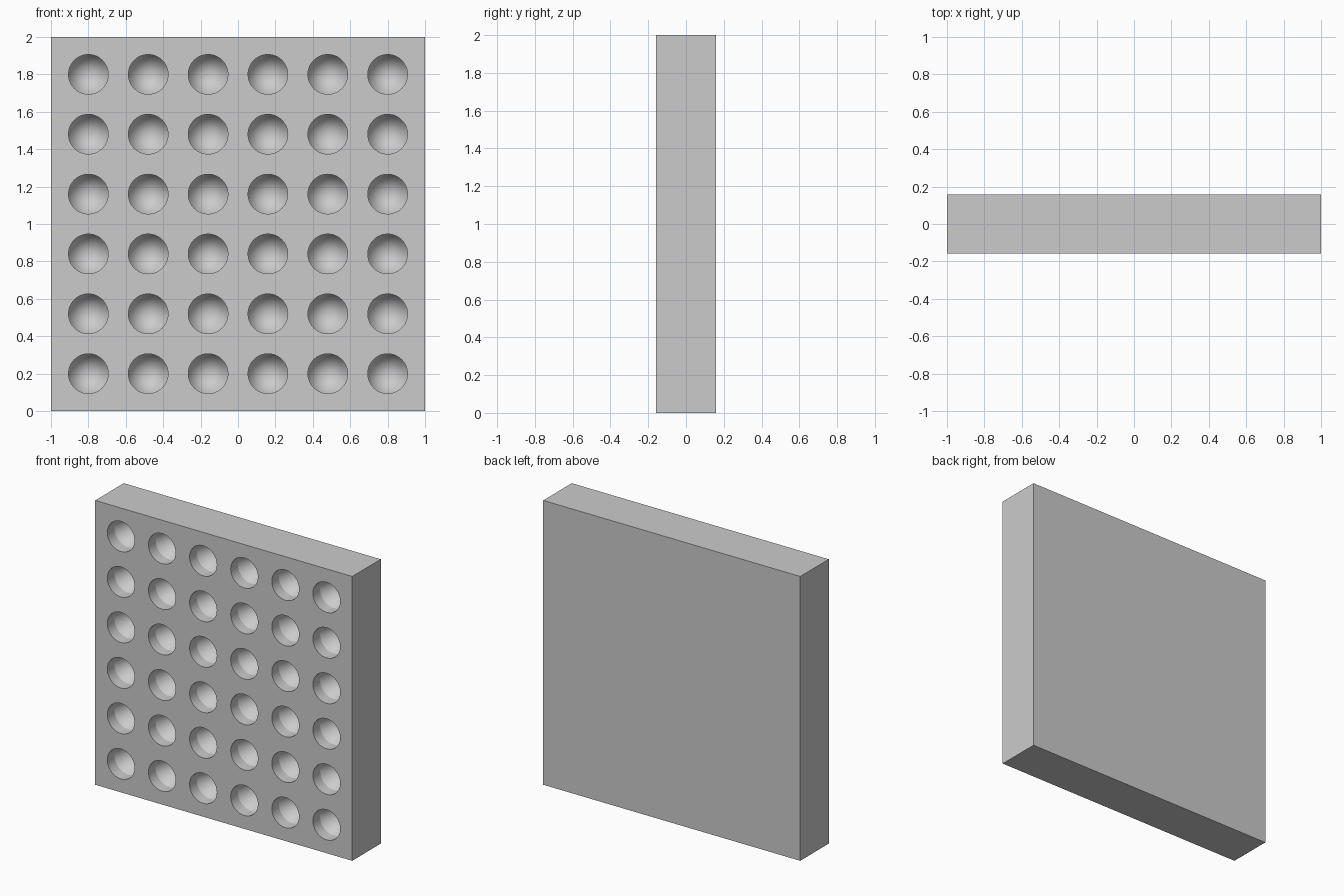
import bpy
import bmesh
from math import radians
from mathutils import Matrix, Vector

SIZE, THICK = 2.0, 0.317
ROWS, PITCH = 6, 0.32
HOLE_R, STRAIGHT, POINT = 0.106, 0.08, 0.2
SIDES = 48

default = bpy.data.objects.get("Cube")
if default:
    bpy.data.objects.remove(default, do_unlink=True)

grey = bpy.data.materials.new("plain grey")
grey.use_nodes = True
colour = (0.6, 0.6, 0.6, 1.0)
grey.diffuse_color = colour
grey.node_tree.nodes["Principled BSDF"].inputs["Base Color"].default_value = colour


def make_object(name, bm):
    bmesh.ops.recalc_face_normals(bm, faces=bm.faces)
    mesh = bpy.data.meshes.new(name)
    bm.to_mesh(mesh)
    bm.free()
    mesh.materials.append(grey)
    obj = bpy.data.objects.new(name, mesh)
    bpy.context.collection.objects.link(obj)
    return obj


def add_drill(bm, x, z):
    """Straight shaft with a pointed end, entering from the front."""
    front = -THICK / 2
    profile = [(0, -0.05), (HOLE_R, -0.05), (HOLE_R, STRAIGHT), (0, STRAIGHT + POINT)]
    verts = [bm.verts.new((x + r, front + d, z)) for r, d in profile]
    edges = [bm.edges.new(pair) for pair in zip(verts, verts[1:])]
    bmesh.ops.spin(bm, geom=verts + edges, cent=Vector((x, 0, z)), axis=(0, 1, 0),
                   angle=radians(360), steps=SIDES)


# Panel slab
bm = bmesh.new()
bmesh.ops.create_cube(bm, size=1, matrix=Matrix.Translation((0, 0, SIZE / 2))
                      @ Matrix.Diagonal((SIZE, THICK, SIZE, 1)))
panel = make_object("panel", bm)

# Grid of pointed holes
bm = bmesh.new()
offsets = [(i - (ROWS - 1) / 2) * PITCH for i in range(ROWS)]
for x in offsets:
    for dz in offsets:
        add_drill(bm, x, SIZE / 2 + dz)
bmesh.ops.remove_doubles(bm, verts=bm.verts, dist=0.0001)
cutter = make_object("hole_cutter", bm)
cutter.hide_render = True

# Cut the holes, then discard the cutter
cut = panel.modifiers.new("holes", 'BOOLEAN')
cut.operation = 'DIFFERENCE'
cut.solver = 'EXACT'
cut.object = cutter
bpy.ops.object.select_all(action='DESELECT')
panel.select_set(True)
bpy.context.view_layer.objects.active = panel
bpy.ops.object.modifier_apply(modifier=cut.name)
bpy.data.objects.remove(cutter, do_unlink=True)
bpy.ops.object.shade_smooth_by_angle(angle=radians(20))
